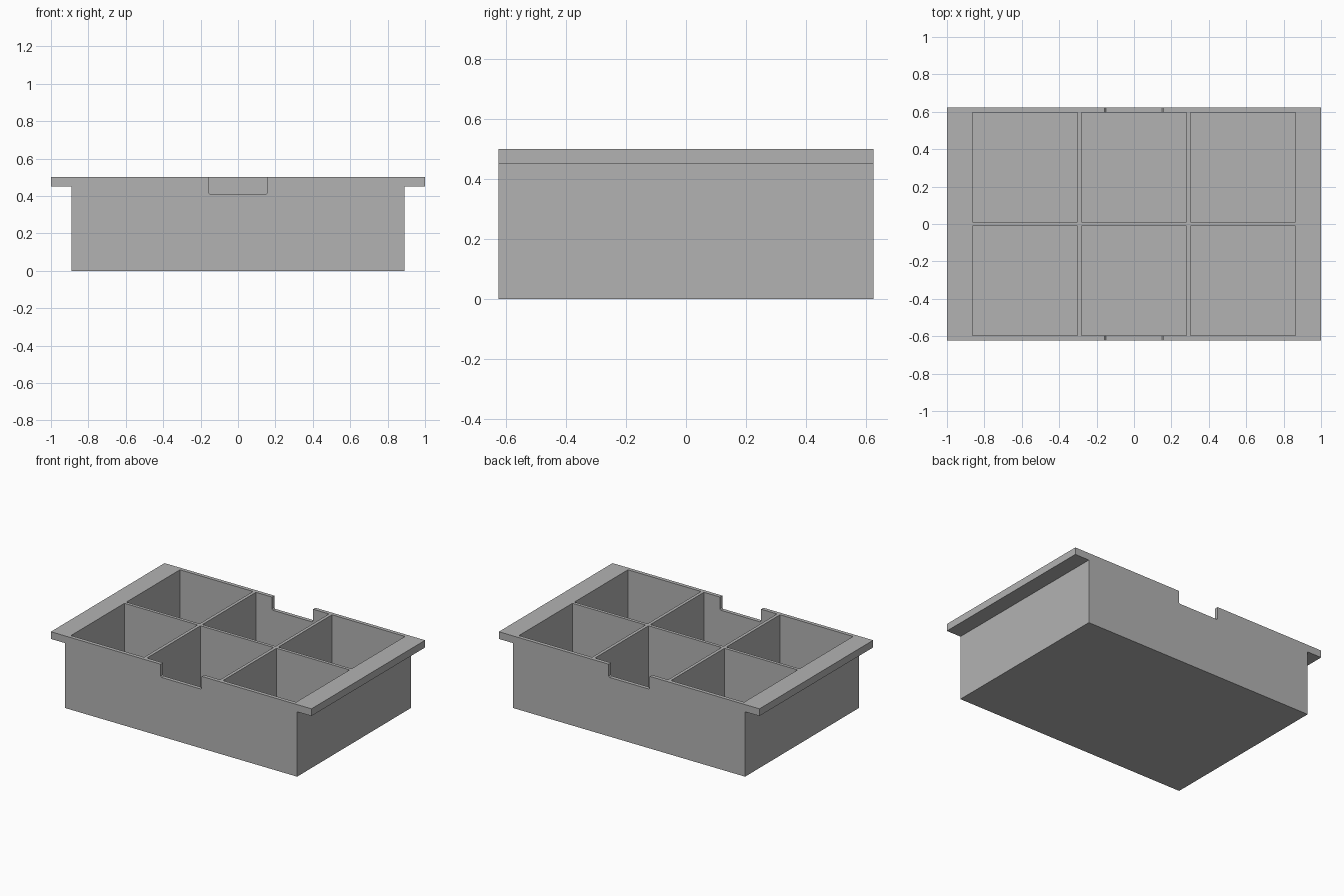
import bpy
import bmesh

cube = bpy.data.objects.get("Cube")
if cube:
    bpy.data.objects.remove(cube, do_unlink=True)

# Overall sizes
HALF_BODY, HALF_RIM, HALF_DEPTH = 0.89, 1.0, 0.623
HEIGHT, RIM_Z, FLOOR = 0.5, 0.45, 0.025
WALL, DIVIDER = 0.026, 0.022
NOTCH_HALF, NOTCH_Z, NOTCH_ROUND = 0.158, 0.41, 0.008

grey = bpy.data.materials.new("plain grey")
grey.use_nodes = True
colour = (0.45, 0.45, 0.45, 1)
grey.diffuse_color = colour
grey.node_tree.nodes["Principled BSDF"].inputs["Base Color"].default_value = colour


def extrude_profiles(name, profiles):
    """Mesh of x-z outlines, each pushed from y0 to y1."""
    bm = bmesh.new()
    for outline, y0, y1 in profiles:
        face = bm.faces.new([bm.verts.new((x, y0, z)) for x, z in outline])
        moved = bmesh.ops.extrude_face_region(bm, geom=[face])["geom"]
        verts = [v for v in moved if isinstance(v, bmesh.types.BMVert)]
        bmesh.ops.translate(bm, verts=verts, vec=(0, y1 - y0, 0))
    bmesh.ops.recalc_face_normals(bm, faces=bm.faces)
    mesh = bpy.data.meshes.new(name)
    bm.to_mesh(mesh)
    bm.free()
    mesh.materials.append(grey)
    obj = bpy.data.objects.new(name, mesh)
    bpy.context.collection.objects.link(obj)
    return obj


def carve(target, cutter):
    """Subtract the cutter, then discard it."""
    cutter.hide_render = True
    mod = target.modifiers.new("carve", 'BOOLEAN')
    mod.operation = 'DIFFERENCE'
    mod.solver = 'EXACT'
    mod.object = cutter
    bpy.context.view_layer.objects.active = target
    bpy.ops.object.modifier_apply(modifier=mod.name)
    bpy.data.objects.remove(cutter, do_unlink=True)


# Solid tray with a flange along both ends
half = [(HALF_BODY, 0), (HALF_BODY, RIM_Z), (HALF_RIM, RIM_Z), (HALF_RIM, HEIGHT)]
outline = half + [(-x, z) for x, z in reversed(half)]
tray = extrude_profiles("divided_tray", [(outline, -HALF_DEPTH, HALF_DEPTH)])

# Three by two grid of compartments
inner_x, inner_y = HALF_BODY - WALL, HALF_DEPTH - WALL
width = (2 * inner_x - 2 * DIVIDER) / 3
depth = inner_y - DIVIDER / 2
pockets = []
for column in range(3):
    x0 = -inner_x + column * (width + DIVIDER)
    x1 = x0 + width
    box = [(x0, FLOOR), (x1, FLOOR), (x1, 1), (x0, 1)]
    for y0 in (-inner_y, DIVIDER / 2):
        pockets.append((box, y0, y0 + depth))
carve(tray, extrude_profiles("compartment_cutter", pockets))

# Finger notches in the front and back walls
side = [(NOTCH_HALF - NOTCH_ROUND, NOTCH_Z),
        (NOTCH_HALF, NOTCH_Z + NOTCH_ROUND), (NOTCH_HALF, 1)]
notch = side + [(-x, z) for x, z in reversed(side)]
reach = HALF_DEPTH - 2 * WALL
carve(tray, extrude_profiles("notch_cutter", [(notch, -1, -reach), (notch, reach, 1)]))
